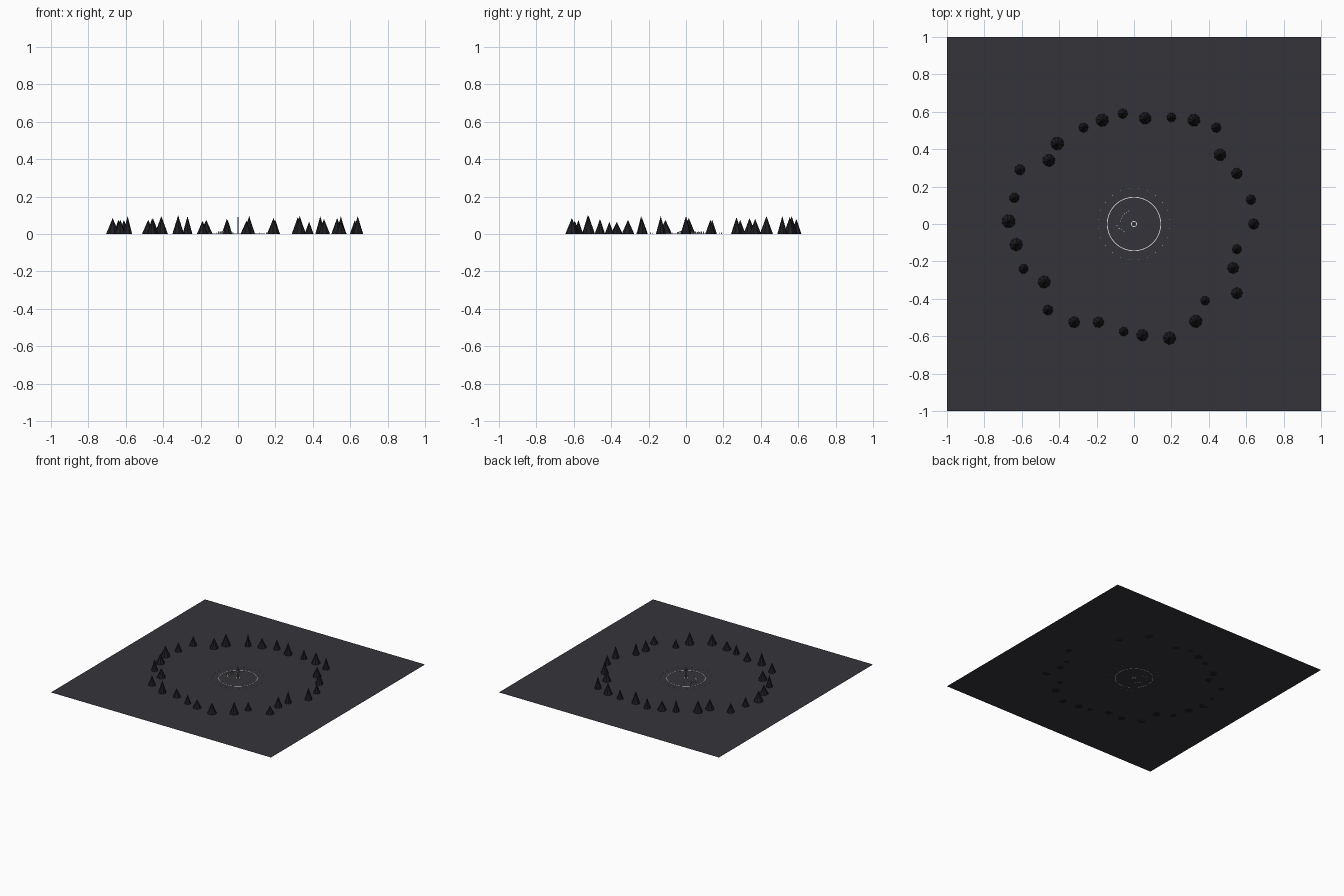
import bpy, bmesh, random
from math import sin, cos, pi, radians
from mathutils import Matrix, Vector

cube = bpy.data.objects.get("Cube")
if cube:
    bpy.data.objects.remove(cube, do_unlink=True)
random.seed(4)


def material(name, colour):
    m = bpy.data.materials.new(name)
    m.use_nodes = True
    m.diffuse_color = (*colour, 1)
    m.node_tree.nodes["Principled BSDF"].inputs["Base Color"].default_value = (*colour, 1)
    return m


ground_mat = material("charcoal ground", (0.036, 0.034, 0.042))
tree_mat = material("dark needles", (0.013, 0.013, 0.016))
white_mat = material("pale white", (0.8, 0.8, 0.78))
pole_mat = material("grey metal", (0.12, 0.12, 0.14))


def finish(name, bm, mat):
    mesh = bpy.data.meshes.new(name)
    bm.to_mesh(mesh)
    bm.free()
    mesh.materials.append(mat)
    obj = bpy.data.objects.new(name, mesh)
    bpy.context.collection.objects.link(obj)
    return obj


def cone(bm, x, y, z, r1, r2, h, sides, turn=0):
    bmesh.ops.create_cone(bm, cap_ends=True, segments=sides, radius1=r1, radius2=r2, depth=h,
                          matrix=Matrix.Translation((x, y, z + h / 2)) @ Matrix.Rotation(turn, 4, "Z"))


def box(bm, x, y, z, size, turn=0):
    bmesh.ops.create_cube(bm, size=1, matrix=Matrix.Translation((x, y, z + size[2] / 2))
                          @ Matrix.Rotation(turn, 4, "Z") @ Matrix.Diagonal((*size, 1)))


def ring(bm, radius, width, height, steps):
    # Square-section hoop lying on the ground
    rows = []
    for i in range(steps):
        d = Vector((cos(2 * pi * i / steps), sin(2 * pi * i / steps), 0))
        up = Vector((0, 0, height))
        a, b = d * (radius - width / 2), d * (radius + width / 2)
        rows.append([bm.verts.new(p) for p in (a, b, b + up, a + up)])
    for i, row in enumerate(rows):
        nxt = rows[(i + 1) % steps]
        for k in range(4):
            m = (k + 1) % 4
            bm.faces.new((row[k], nxt[k], nxt[m], row[m]))
    bmesh.ops.recalc_face_normals(bm, faces=bm.faces)


# Flat square ground
bm = bmesh.new()
bmesh.ops.create_grid(bm, x_segments=1, y_segments=1, size=1)
finish("ground", bm, ground_mat)

# Ring of conifers: x, y, radius, height in hundredths
trees = [
    (-6, 59, 2.7, 8), (6, 56.5, 3.3, 9.5), (20, 57, 2.5, 7.5), (32, 55.5, 3.4, 9),
    (44, 51.5, 2.7, 9.5), (46, 37, 3.3, 8), (55, 27, 3, 9), (62.5, 13, 2.7, 7.5),
    (64, 0, 2.9, 9.5), (55, -13.5, 2.6, 9.5), (53, -23.5, 3.1, 8.5), (55, -37, 3.1, 6.5),
    (38, -41, 2.5, 6.5), (33, -52, 3.5, 9.5), (19, -61, 3.5, 8.5), (4.5, -59.5, 3.2, 7),
    (-5.5, -57.5, 2.5, 7.5), (-19, -52.5, 3, 7), (-32, -52.5, 3.1, 10), (-46, -46, 2.8, 8),
    (-48, -31, 3.4, 7.5), (-59, -24, 2.6, 9.5), (-63, -11, 3.5, 7.5), (-67, 1.5, 3.7, 8.5),
    (-64, 14, 2.7, 7.5), (-61, 29, 2.9, 7.5), (-45.5, 34, 3.4, 8.5), (-41, 43, 3.6, 9.5),
    (-27, 51.5, 2.6, 9.5), (-17, 55.5, 3.5, 7.5),
]
for x, y, r, h in trees:
    bm = bmesh.new()
    cone(bm, x / 100, y / 100, 0, r / 100, 0, h / 100, 8, random.uniform(0, pi))
    finish("tree", bm, tree_mat)

# Pale boundary hoop and small hoop round the pole
bm = bmesh.new()
ring(bm, 0.143, 0.004, 0.002, 64)
finish("boundary_ring", bm, white_mat)
bm = bmesh.new()
ring(bm, 0.014, 0.004, 0.002, 24)
finish("centre_ring", bm, white_mat)

# Slim centre pole
bm = bmesh.new()
cone(bm, 0, 0, 0, 0.002, 0.002, 0.09, 8)
finish("centre_pole", bm, pole_mat)

# Marker stubs outside the boundary
bm = bmesh.new()
for i in range(24):
    a = 2 * pi * (i + 0.5) / 24
    cone(bm, 0.192 * cos(a), 0.192 * sin(a), 0, 0.002, 0.002, 0.008, 6)
finish("marker_posts", bm, white_mat)

# Curved rows of tiny seats
bm = bmesh.new()
for row, radius in enumerate((0.075, 0.09, 0.105)):
    for deg in range(112, 178, 11):
        a = radians(deg + row * 3)
        box(bm, radius * cos(a), radius * sin(a), 0, (0.003, 0.005, 0.008 + row * 0.003), a)
finish("seats", bm, white_mat)

# Small crates and table beside the seats
bm = bmesh.new()
for x, y, h in ((-0.09, -0.01, 0.012), (-0.08, -0.025, 0.016), (-0.065, -0.03, 0.016), (-0.053, -0.042, 0.01)):
    box(bm, x, y, 0, (0.009, 0.008, h), 0.6)
finish("crates", bm, white_mat)
